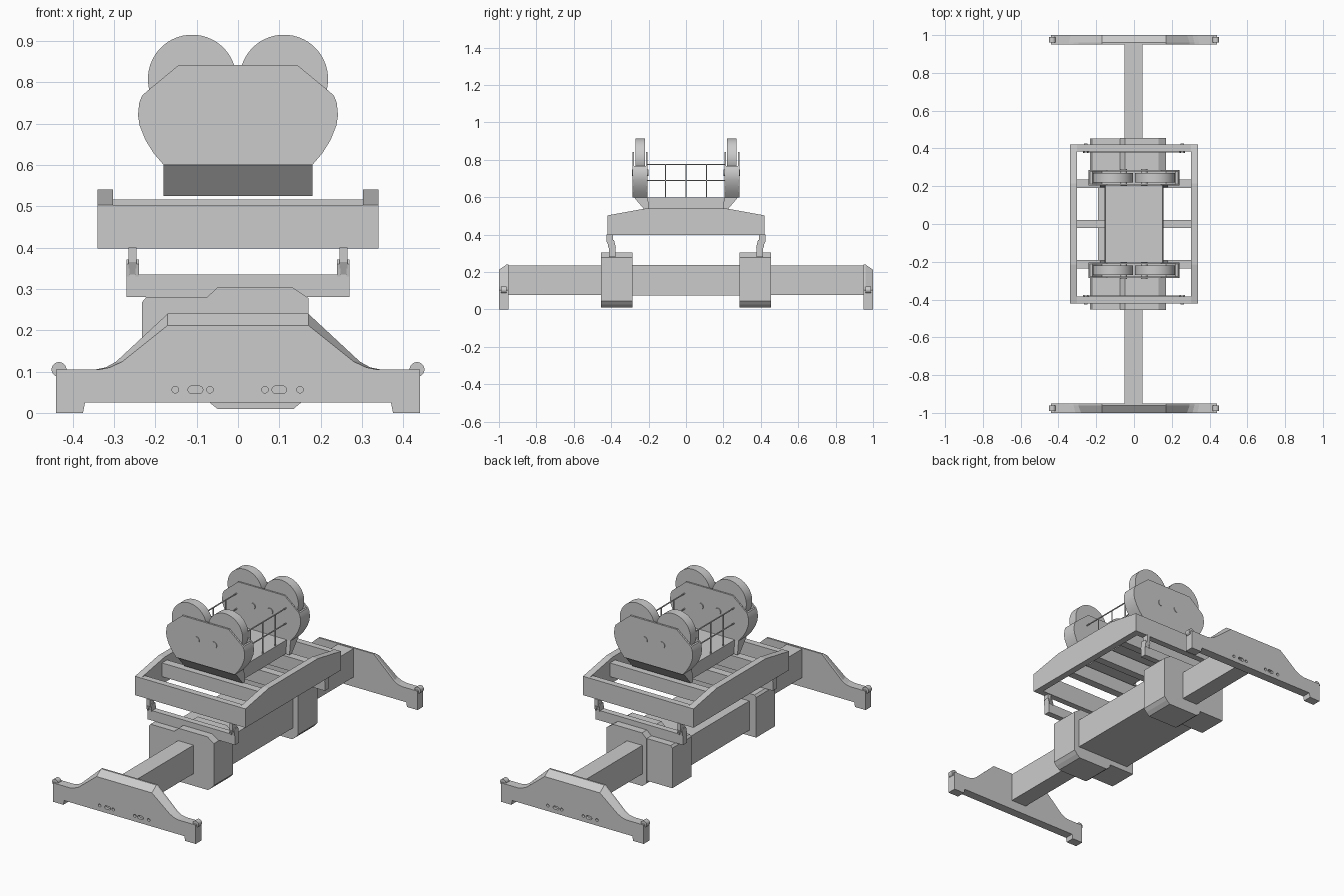
import bpy, bmesh, math
from mathutils import Vector

if "Cube" in bpy.data.objects:
    bpy.data.objects.remove(bpy.data.objects["Cube"])


def loft(name, sections):
    """Solid joining equal-length rings of 3D points, capped at both ends."""
    bm = bmesh.new()
    rings = [[bm.verts.new(p) for p in s] for s in sections]
    n = len(rings[0])
    for a, b in zip(rings, rings[1:]):
        for i in range(n):
            j = (i + 1) % n
            bm.faces.new((a[i], a[j], b[j], b[i]))
    bm.faces.new(rings[0])
    bm.faces.new(rings[-1])
    bmesh.ops.recalc_face_normals(bm, faces=bm.faces)
    me = bpy.data.meshes.new(name)
    bm.to_mesh(me)
    bm.free()
    ob = bpy.data.objects.new(name, me)
    bpy.context.collection.objects.link(ob)
    return ob


def prism_y(name, pts, y0, y1):
    return loft(name, [[(x, y, z) for x, z in pts] for y in (y0, y1)])


def prism_x(name, pts, x0, x1):
    return loft(name, [[(x, y, z) for y, z in pts] for x in (x0, x1)])


def box(name, x0, x1, y0, y1, z0, z1):
    return prism_y(name, [(x0, z0), (x1, z0), (x1, z1), (x0, z1)], y0, y1)


def disc(cx, cz, r, n=32, stretch=0.0):
    """Circle or slot outline in the xz plane."""
    out = []
    for i in range(n):
        t = 2 * math.pi * (i + 0.5) / n
        c = math.cos(t)
        out.append((cx + r * c + math.copysign(stretch, c), cz + r * math.sin(t)))
    return out


def smooth(ob):
    bpy.ops.object.select_all(action='DESELECT')
    ob.select_set(True)
    bpy.context.view_layer.objects.active = ob
    bpy.ops.object.shade_smooth_by_angle(angle=math.radians(30))


def mirrored(half):
    """Close a right-hand half outline with its reflection in x."""
    return half + [(-x, z) for x, z in reversed(half)]


def rod(name, a, b, r=0.0035):
    a, b = Vector(a), Vector(b)
    d = (b - a).normalized()
    u = d.orthogonal().normalized()
    v = d.cross(u)
    ring = [u * math.cos(t) * r + v * math.sin(t) * r
            for t in [math.pi * k / 4 for k in range(8)]]
    return loft(name, [[p + q for q in ring] for p in (a, b)])


# End beam outlines: the outer face has a lower, chamfered top
feet = [(0.37, 0.025), (0.375, 0.0), (0.44, 0.0), (0.44, 0.105)]
inner_end = mirrored(feet + [(0.345, 0.105), (0.32, 0.11), (0.295, 0.124), (0.17, 0.24)])
outer_end = mirrored(feet + [(0.335, 0.105), (0.31, 0.11), (0.28, 0.124), (0.17, 0.212)])

# Pulley housing outline
curve = [(0.18, 0.60), (0.204, 0.628), (0.224, 0.66), (0.238, 0.695),
         (0.242, 0.72), (0.239, 0.75), (0.232, 0.768)]
housing = mirrored(curve + [(0.218, 0.78), (0.143, 0.842)])
curve_in = [(x - 0.012, z) for x, z in curve]

for s in (-1, 1):
    tag = "front" if s < 0 else "back"

    # End beam with bolt holes and slots
    beam = loft(tag + "_end_beam",
                [[(x, s * y, z) for x, z in p] for p, y in
                 ((outer_end, 1.0), (inner_end, 0.96), (inner_end, 0.95))])
    holes = [disc(x, 0.056, 0.008, 16) for x in (-0.152, -0.068, 0.065, 0.15)]
    holes += [disc(x, 0.056, 0.009, 16, 0.009) for x in (-0.103, 0.1)]
    for h in holes:
        cut = prism_y(tag + "_hole_cutter", h, s * 0.985, s * 1.02)
        cut.hide_render = True
        cut.hide_set(True)
        m = beam.modifiers.new("hole", 'BOOLEAN')
        m.object = cut
        m.solver = 'EXACT'

    # Corner rollers
    for x in (-0.433, 0.433):
        smooth(prism_y(tag + "_corner_roller", disc(x, 0.105, 0.018, 24), s * 0.96, s * 0.99))

    # Telescopic arm
    box(tag + "_telescopic_arm", -0.05, 0.045, s * 0.28, s * 0.955, 0.077, 0.236)

    # Collar and its side housing
    prism_y(tag + "_collar",
            [(-0.05, 0.01), (0.135, 0.01), (0.155, 0.027), (0.17, 0.045), (0.17, 0.278),
             (0.13, 0.305), (-0.048, 0.305), (-0.075, 0.28), (-0.075, 0.03)],
            s * 0.285, s * 0.455)
    prism_y(tag + "_collar_side",
            [(-0.232, 0.045), (-0.06, 0.045), (-0.06, 0.28), (-0.222, 0.28), (-0.232, 0.268)],
            s * 0.285, s * 0.452)

    # Suspension bar with lugs and hangers
    box(tag + "_suspension_bar", -0.27, 0.27, s * 0.378, s * 0.412, 0.28, 0.335)
    for x in (-0.255, 0.255):
        for dx in (-0.011, 0.011):
            prism_x(tag + "_lug",
                    [(s * 0.375, 0.33), (s * 0.415, 0.33), (s * 0.42, 0.36),
                     (s * 0.41, 0.371), (s * 0.385, 0.371)],
                    x + dx - 0.004, x + dx + 0.004)
        prism_x(tag + "_hanger",
                [(s * 0.385, 0.33), (s * 0.41, 0.33), (s * 0.425, 0.365),
                 (s * 0.425, 0.40), (s * 0.39, 0.40), (s * 0.39, 0.365)],
                x - 0.01, x + 0.01)

    # Upper frame: end member and cross slat
    box(tag + "_frame_end", -0.34, 0.34, s * 0.385, s * 0.42, 0.398, 0.503)
    box(tag + "_frame_slat", -0.31, 0.31, s * 0.19, s * 0.235, 0.44, 0.516)

    # Pulley housing: two plates joined by curved side walls
    for y0, y1 in ((0.205, 0.213), (0.277, 0.287)):
        prism_y(tag + "_pulley_plate", housing, s * y0, s * y1)
    for m in (-1, 1):
        wall = [(m * x, z) for x, z in curve + curve_in[::-1]]
        smooth(prism_y(tag + "_housing_wall", wall, s * 0.21, s * 0.28))
        smooth(prism_y(tag + "_pulley", disc(m * 0.111, 0.808, 0.107, 48), s * 0.219, s * 0.271))
        smooth(prism_y(tag + "_pulley_pin", disc(m * 0.054, 0.731, 0.018, 24),
                       s * 0.2, s * 0.29))

    # Sloped support under the pulleys
    prism_x(tag + "_pulley_support",
            [(s * 0.195, 0.525), (s * 0.215, 0.525), (s * 0.28, 0.602), (s * 0.205, 0.602)],
            -0.18, 0.18)

# Fixed central beam
box("main_beam", -0.19, 0.14, -0.3, 0.3, 0.075, 0.238)

# Upper frame sides and middle slat
side = [(-0.42, 0.398), (0.42, 0.398), (0.42, 0.503), (0.215, 0.54),
        (-0.215, 0.54), (-0.42, 0.503)]
for m in (-1, 1):
    prism_x("frame_side", side, m * 0.303, m * 0.34)
box("frame_middle_slat", -0.31, 0.31, -0.022, 0.022, 0.44, 0.516)

# Cable basket floor and railings
box("basket_floor", -0.157, 0.157, -0.21, 0.21, 0.525, 0.60)
for x in (-0.152, 0.152):
    for z in (0.69, 0.775):
        rod("basket_rail", (x, -0.21, z), (x, 0.21, z))
    for y in (-0.11, 0.0, 0.11):
        rod("basket_post", (x, y, 0.6), (x, y, 0.775))
